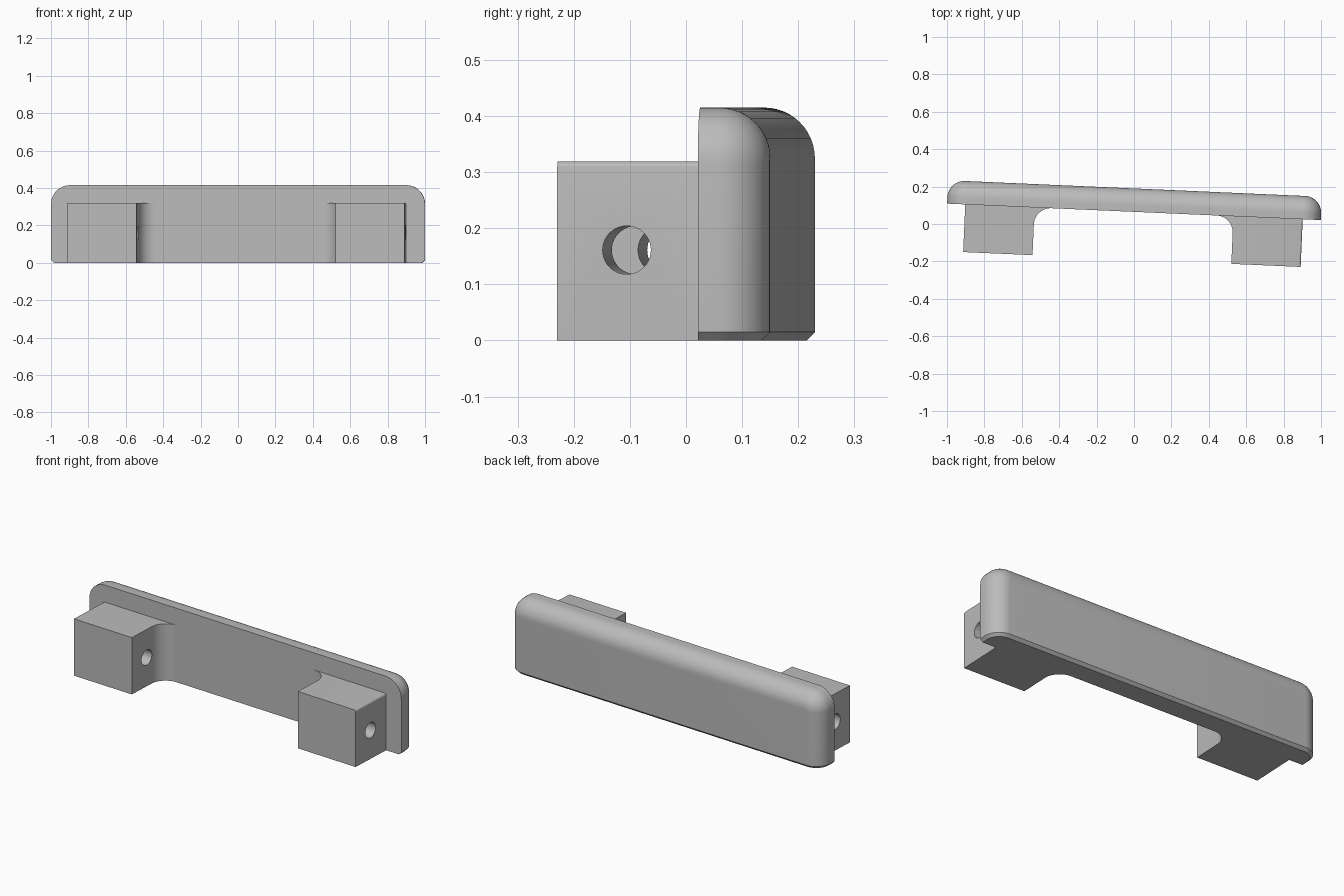
import bpy, bmesh, math
from mathutils import Matrix

cube = bpy.data.objects.get("Cube")
if cube:
    bpy.data.objects.remove(cube)

# One grey for the whole handle
grey = bpy.data.materials.new("plain_grey")
grey.use_nodes = True
colour = (0.5, 0.5, 0.5, 1)
grey.diffuse_color = colour
grey.node_tree.nodes["Principled BSDF"].inputs["Base Color"].default_value = colour

# The whole part sits slightly turned about z
PLACE = Matrix.Translation((0, 0.065, 0)) @ Matrix.Rotation(math.radians(-2.52), 4, 'Z')


def finish(bm, name):
    bmesh.ops.recalc_face_normals(bm, faces=bm.faces[:])
    mesh = bpy.data.meshes.new(name)
    bm.to_mesh(mesh)
    bm.free()
    mesh.materials.append(grey)
    ob = bpy.data.objects.new(name, mesh)
    ob.matrix_world = PLACE
    bpy.context.collection.objects.link(ob)
    return ob


def activate(ob):
    bpy.ops.object.select_all(action='DESELECT')
    ob.select_set(True)
    bpy.context.view_layer.objects.active = ob


def smooth(ob):
    activate(ob)
    bpy.ops.object.shade_smooth_by_angle(angle=math.radians(30))


# Plate: rounded outline swept through the back fillet, chamfered at the bottom
HALF, THICK, TOP = 1.0, 0.125, 0.415
FILLET, CORNER, CHAMFER, STEPS = 0.09, 0.1, 0.015, 12


def outline(phi, y):
    inset = FILLET * (1 - math.cos(phi))
    radius = CORNER - inset
    low_x = HALF - FILLET + (FILLET - CHAMFER) * math.cos(phi)
    low_y = y - CHAMFER * math.sin(phi)
    half = [(low_x, low_y, 0), (HALF - inset, y, CHAMFER)]
    for i in range(STEPS + 1):
        a = math.pi / 2 * i / STEPS
        half.append((HALF - CORNER + radius * math.cos(a), y,
                     TOP - CORNER + radius * math.sin(a)))
    return half + [(-x, v, z) for x, v, z in reversed(half)]


bm = bmesh.new()
sections = [(0, 0)]
for i in range(STEPS + 1):
    phi = math.pi / 2 * i / STEPS
    sections.append((phi, THICK - FILLET + FILLET * math.sin(phi)))
rings = [[bm.verts.new(p) for p in outline(*s)] for s in sections]
for a, b in zip(rings, rings[1:]):
    for i in range(len(a) - 1):
        bm.faces.new((a[i], a[i + 1], b[i + 1], b[i]))
back = rings[-1]
bm.faces.new(rings[0])
bm.faces.new(back[1:-1])
bm.faces.new((back[0], back[1], back[-2], back[-1]))
bm.faces.new([r[0] for r in rings] + [r[-1] for r in reversed(rings)])
smooth(finish(bm, "plate"))

# Mounting blocks: plan profile with an inner fillet, bored through along x
INNER, OUTER, DEPTH, HEIGHT = 0.532, 0.903, 0.255, 0.319
for side, name in ((1, "left_block"), (-1, "right_block")):
    plan = [(OUTER, 0), (OUTER, -DEPTH), (INNER, -DEPTH)]
    for i in range(STEPS + 1):
        a = math.pi / 2 * i / STEPS
        plan.append((INNER - FILLET + FILLET * math.cos(a),
                     -FILLET + FILLET * math.sin(a)))
    bm = bmesh.new()
    base = bm.faces.new([bm.verts.new((side * x, y, 0)) for x, y in plan])
    grown = bmesh.ops.extrude_face_region(bm, geom=[base])["geom"]
    bmesh.ops.translate(bm, vec=(0, 0, HEIGHT),
                        verts=[g for g in grown if isinstance(g, bmesh.types.BMVert)])
    # Small round on the outer top edge of the +x block
    if side > 0:
        edge = [e for e in bm.edges
                if all(v.co.x > OUTER - 0.001 and v.co.z > HEIGHT - 0.001 for v in e.verts)]
        bmesh.ops.bevel(bm, geom=edge, offset=0.01, segments=4, profile=0.5,
                        affect='EDGES')
    block = finish(bm, name)

    bm = bmesh.new()
    turn = Matrix.Translation((side * 0.72, -0.131, 0.161)) @ Matrix.Rotation(math.pi / 2, 4, 'Y')
    bmesh.ops.create_cone(bm, cap_ends=True, segments=40, radius1=0.043,
                          radius2=0.043, depth=0.6, matrix=turn)
    cutter = finish(bm, name + "_bore")
    cutter.hide_render = True
    activate(block)
    cut = block.modifiers.new("bore", 'BOOLEAN')
    cut.operation, cut.solver, cut.object = 'DIFFERENCE', 'EXACT', cutter
    bpy.ops.object.modifier_apply(modifier=cut.name)
    bpy.data.objects.remove(cutter)
    smooth(block)
